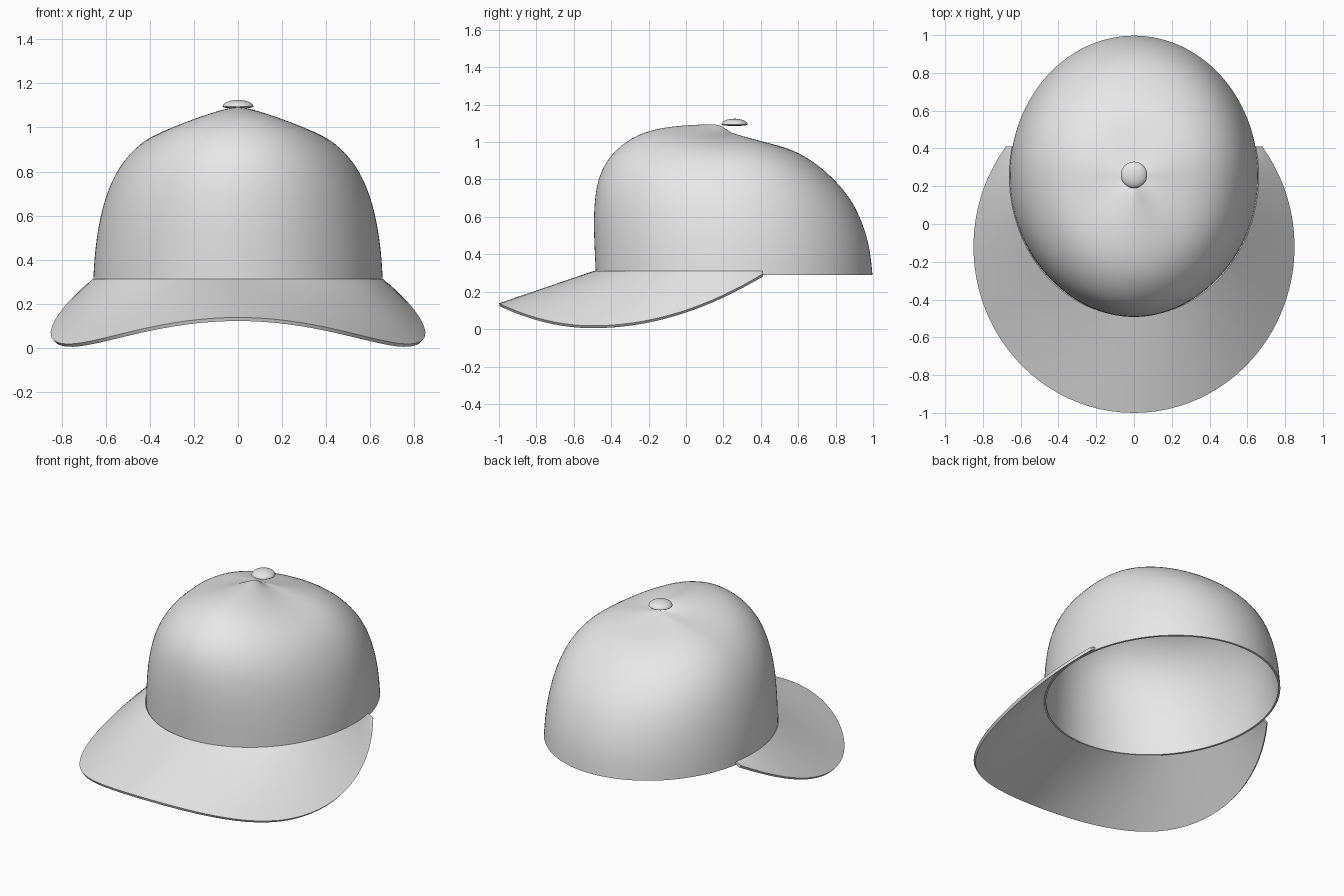
import bpy
import bmesh
from math import sin, cos, pi, radians

if "Cube" in bpy.data.objects:
    bpy.data.objects.remove(bpy.data.objects["Cube"], do_unlink=True)

# One plain grey cloth colour
GREY = (0.8, 0.8, 0.8, 1)
cloth = bpy.data.materials.new("grey_cloth")
cloth.use_nodes = True
cloth.diffuse_color = GREY
cloth.node_tree.nodes["Principled BSDF"].inputs["Base Color"].default_value = GREY


def build(name, rows, closed, pole=None, thickness=0, levels=2):
    """Skin rows of points into a surface, smooth it and give it thickness."""
    bm = bmesh.new()
    rings = [[bm.verts.new(p) for p in row] for row in rows]
    count = len(rows[0])
    span = range(count if closed else count - 1)
    for low, high in zip(rings, rings[1:]):
        for j in span:
            k = (j + 1) % count
            bm.faces.new((low[j], low[k], high[k], high[j]))
    if pole:
        tip = bm.verts.new(pole)
        for j in span:
            bm.faces.new((rings[-1][j], rings[-1][(j + 1) % count], tip))
    mesh = bpy.data.meshes.new(name)
    bm.to_mesh(mesh)
    bm.free()
    mesh.materials.append(cloth)
    obj = bpy.data.objects.new(name, mesh)
    bpy.context.collection.objects.link(obj)
    if levels:
        smooth = obj.modifiers.new("smooth", 'SUBSURF')
        smooth.levels = smooth.render_levels = levels
    if thickness:
        shell = obj.modifiers.new("shell", 'SOLIDIFY')
        shell.thickness = thickness
        shell.offset = -1
    bpy.ops.object.select_all(action='DESELECT')
    obj.select_set(True)
    bpy.context.view_layer.objects.active = obj
    bpy.ops.object.convert(target='MESH')
    bpy.ops.object.shade_smooth_by_angle(angle=radians(40))
    return obj


# Crown: front (y, z), side (x, z) and back (y, z) outlines, rim to top
CENTRE_Y = 0.255
front = [(-.485, .29), (-.49, .4), (-.497, .55), (-.492, .7), (-.467, .83), (-.405, .935),
         (-.3, 1.022), (-.19, 1.066), (-.05, 1.088), (.08, 1.094), (.165, 1.097), (.2, 1.08)]
side = [(.66, .29), (.655, .4), (.64, .53), (.612, .66), (.57, .77), (.51, .865),
        (.43, .94), (.33, .99), (.22, 1.02), (.12, 1.036), (.05, 1.044), (.015, 1.046)]
back = [(1, .29), (.99, .4), (.968, .5), (.933, .6), (.88, .7), (.805, .79),
        (.7, .885), (.58, .957), (.46, .99), (.34, 1.02), (.29, 1.034), (.265, 1.042)]


def crown_ring(f, s, b, count=40):
    ring = []
    for j in range(count):
        a = 2 * pi * j / count
        c = cos(a)
        end = f if c > 0 else b
        y = CENTRE_Y + (end[0] - CENTRE_Y) * abs(c)
        z = s[1] + (end[1] - s[1]) * c * c
        ring.append((s[0] * sin(a), y, z))
    return ring


build("crown", [crown_ring(*p) for p in zip(front, side, back)], True,
      pole=(0, .25, 1.046), thickness=.012)

# Brim: curved sheet from the crown edge to a drooping outer ellipse
STEPS = 64
outer, inner = [], []
for i in range(STEPS + 1):
    t = 2 * i / STEPS - 1
    a, b = radians(102) * t, radians(127) * t
    y = -.12 - .88 * cos(b)
    droop = .48 if y < -.5 else .335
    outer.append((.85 * sin(b), y, .018 + droop * (y + .5) ** 2))
    inner.append((.66 * sin(a), CENTRE_Y - .745 * cos(a), .312))


def blend(t):
    return [tuple(p + (q - p) * t for p, q in zip(o, n)) for o, n in zip(outer, inner)]


build("brim", [blend(i / 8) for i in range(9)], False, thickness=.017, levels=0)

# Button: shallow dome with a nearly flat underside
RADIUS = .07
profile = []
for i in range(1, 16):
    e = pi * i / 16 - pi / 2
    profile.append((RADIUS * cos(e), 1.094 + (.031 if e > 0 else .008) * sin(e)))
profile = [(.002, 1.086)] + profile
build("button", [[(r * sin(2 * pi * j / 32), .26 - r * cos(2 * pi * j / 32), z)
                  for j in range(32)] for r, z in profile], True,
      pole=(0, .26, 1.125), levels=0)
